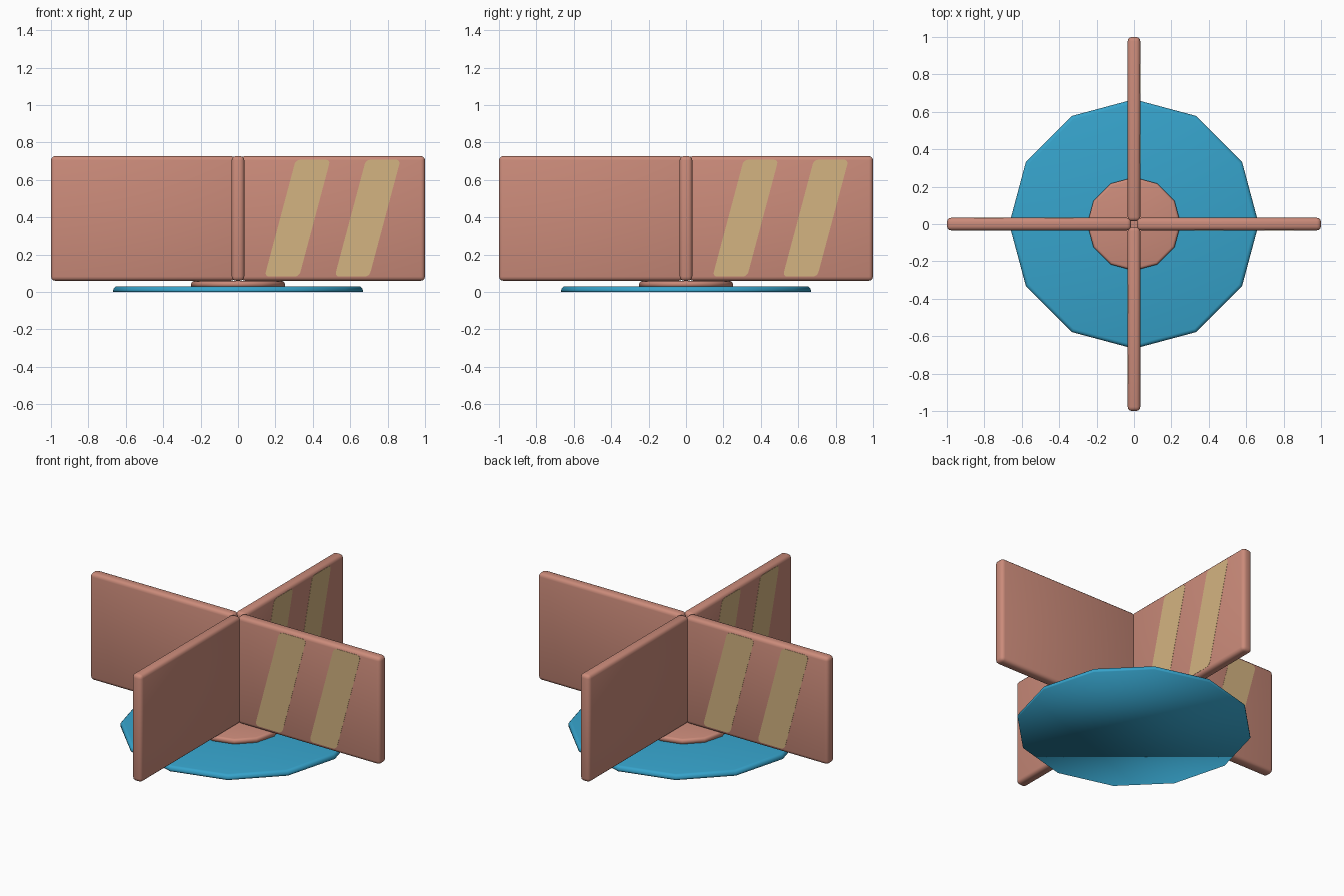
import bpy, bmesh, math
from mathutils import Matrix

if "Cube" in bpy.data.objects:
    bpy.data.objects.remove(bpy.data.objects["Cube"])


def material(name, srgb):
    m = bpy.data.materials.new(name)
    lin = [((c / 255 + 0.055) / 1.055) ** 2.4 for c in srgb]
    m.diffuse_color = (*lin, 1)
    m.use_nodes = True
    m.node_tree.nodes["Principled BSDF"].inputs["Base Color"].default_value = m.diffuse_color
    return m


CLAY = material("clay pink", (203, 139, 122))
BLUE = material("blue", (54, 163, 203))
SAND = material("sand yellow", (212, 180, 129))


def finish(name, bm, mat, angle=0.0, smooth=True):
    bmesh.ops.recalc_face_normals(bm, faces=bm.faces)
    bmesh.ops.rotate(bm, verts=bm.verts, cent=(0, 0, 0),
                     matrix=Matrix.Rotation(angle, 3, 'Z'))
    for f in bm.faces:
        f.smooth = smooth
    me = bpy.data.meshes.new(name)
    bm.to_mesh(me)
    bm.free()
    me.materials.append(mat)
    ob = bpy.data.objects.new(name, me)
    bpy.context.collection.objects.link(ob)
    return ob


def disc(name, radius, z0, z1, bevel, mat):
    """Twelve-sided disc with a rounded top rim."""
    bm = bmesh.new()
    ring = [bm.verts.new((radius * math.cos(i * math.pi / 6),
                          radius * math.sin(i * math.pi / 6), z0)) for i in range(12)]
    base = bm.faces.new(ring)
    top = bmesh.ops.extrude_face_region(bm, geom=[base], use_keep_orig=True)["geom"]
    bmesh.ops.translate(bm, vec=(0, 0, z1 - z0),
                        verts=[g for g in top if isinstance(g, bmesh.types.BMVert)])
    rim = [e for e in bm.edges if all(v.co.z > (z0 + z1) / 2 for v in e.verts)]
    bmesh.ops.bevel(bm, geom=rim, offset=bevel, segments=3, profile=0.5,
                    affect='EDGES', clamp_overlap=True)
    return finish(name, bm, mat)


def panel(name, angle):
    """Upright rounded board reaching out from the centre."""
    bm = bmesh.new()
    bmesh.ops.create_cube(bm, size=1)
    bmesh.ops.scale(bm, vec=(0.985, 0.067, 0.667), verts=bm.verts)
    bmesh.ops.translate(bm, vec=(0.5075, 0, 0.3935), verts=bm.verts)
    bmesh.ops.bevel(bm, geom=bm.edges[:], offset=0.022, segments=3, profile=0.5,
                    affect='EDGES', clamp_overlap=True)
    return finish(name, bm, CLAY, angle)


def stripe(name, x, angle):
    """Thin slanted plate with rounded corners on the clockwise face."""
    bm = bmesh.new()
    pts = [(x, 0.082), (x + 0.185, 0.082), (x + 0.352, 0.708), (x + 0.167, 0.708)]
    vs = [bm.verts.new((px, -0.0325, pz)) for px, pz in pts]
    bm.faces.new(vs)
    bmesh.ops.bevel(bm, geom=vs, offset=0.025, segments=4, profile=0.5, affect='VERTICES')
    top = bmesh.ops.extrude_face_region(bm, geom=bm.faces[:], use_keep_orig=True)["geom"]
    bmesh.ops.translate(bm, vec=(0, -0.002, 0),
                        verts=[g for g in top if isinstance(g, bmesh.types.BMVert)])
    return finish(name, bm, SAND, angle, smooth=False)


# Base and hub
disc("base_disc", 0.667, 0.0, 0.03, 0.02, BLUE)
disc("hub_disc", 0.25, 0.028, 0.058, 0.014, CLAY)

# Four boards, each with two stripes on one side
for i, side in enumerate(("right", "back", "left", "front")):
    a = i * math.pi / 2
    panel(side + "_panel", a)
    stripe(side + "_inner_stripe", 0.142, a)
    stripe(side + "_outer_stripe", 0.517, a)
